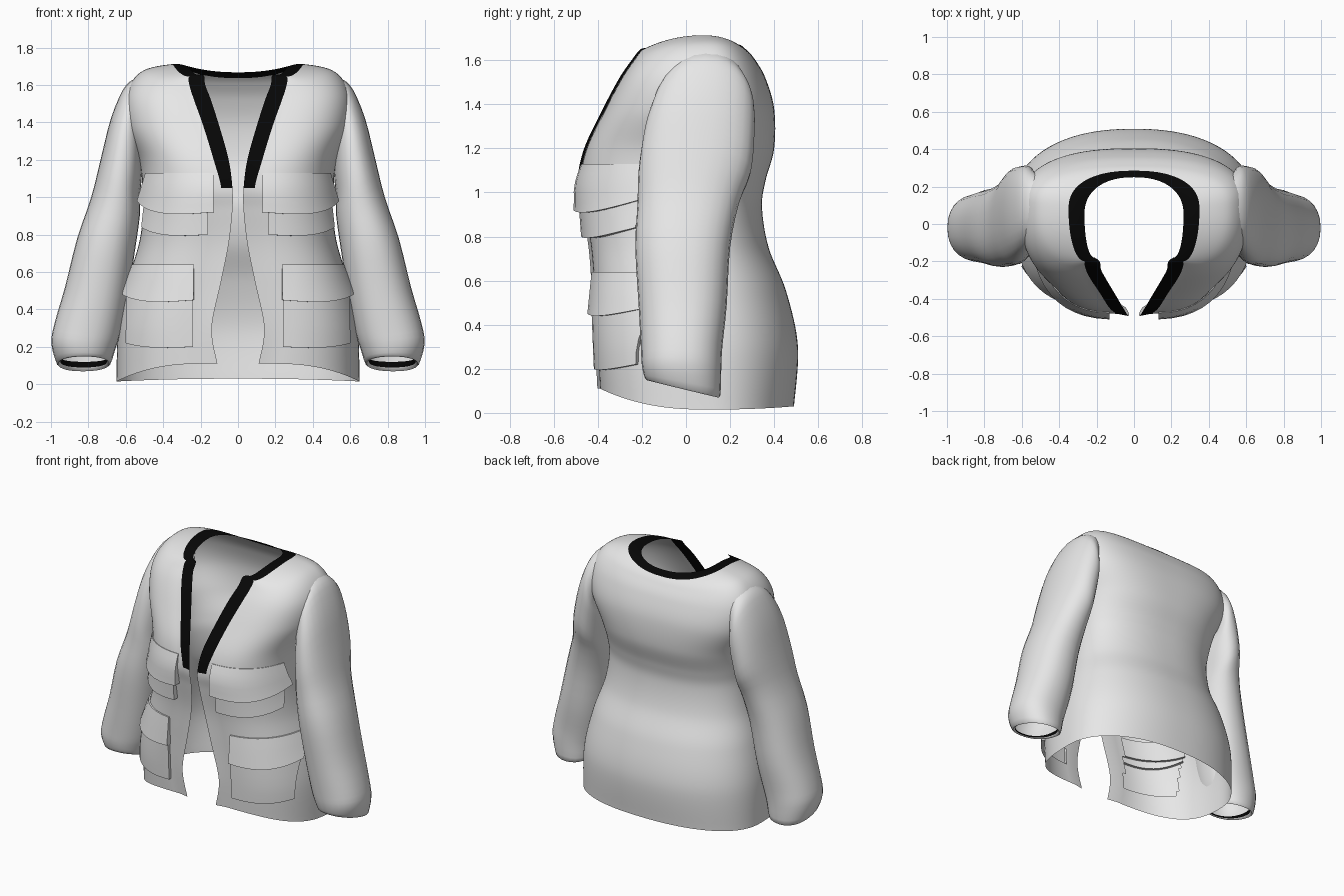
import bpy, bmesh, math
from mathutils import Vector

if "Cube" in bpy.data.objects:
    bpy.data.objects.remove(bpy.data.objects["Cube"])


def material(name, value):
    mat = bpy.data.materials.new(name)
    mat.use_nodes = True
    mat.diffuse_color = (value, value, value, 1)
    mat.node_tree.nodes["Principled BSDF"].inputs["Base Color"].default_value = (value, value, value, 1)
    return mat


CLOTH = material("light grey cloth", 0.82)
TRIM = material("black trim", 0.002)


def spline(rows, s):
    """Catmull-Rom blend of parameter tuples at position s."""
    i = min(int(s), len(rows) - 2)
    t = s - i
    p1, p2 = rows[i], rows[i + 1]
    p0 = rows[max(i - 1, 0)]
    p3 = rows[min(i + 2, len(rows) - 1)]
    return [0.5 * (2 * b + (c - a) * t + (2 * a - 5 * b + 4 * c - d) * t * t
                   + (3 * b - a - 3 * c + d) * t ** 3)
            for a, b, c, d in zip(p0, p1, p2, p3)]


def grid_object(name, grid, closed=False, is_trim=lambda r, c: False,
                is_open=lambda p: False, angle=50):
    """Skin a grid of points and mirror it to the other side."""
    bm = bmesh.new()
    verts = [[bm.verts.new(p) for p in row] for row in grid]
    count = len(grid[0])
    for r in range(len(grid) - 1):
        for c in range(count if closed else count - 1):
            n = (c + 1) % count
            corners = (verts[r][c], verts[r][n], verts[r + 1][n], verts[r + 1][c])
            if not all(is_open(v.co) for v in corners):
                bm.faces.new(corners).material_index = int(is_trim(r, c))
    bmesh.ops.delete(bm, geom=[v for v in bm.verts if not v.link_faces], context='VERTS')
    bmesh.ops.recalc_face_normals(bm, faces=bm.faces)
    mesh = bpy.data.meshes.new(name)
    bm.to_mesh(mesh)
    bm.free()
    obj = bpy.data.objects.new(name, mesh)
    bpy.context.collection.objects.link(obj)
    mesh.materials.append(CLOTH)
    mesh.materials.append(TRIM)
    bpy.ops.object.select_all(action='DESELECT')
    obj.select_set(True)
    bpy.context.view_layer.objects.active = obj
    bpy.ops.object.shade_smooth_by_angle(angle=math.radians(angle))
    obj.modifiers.new("mirror", 'MIRROR').merge_threshold = 0.002


# Body sections: front z, side z, back z, front edge x, front y, half width,
# side y, back y, edge band width, front squareness, back squareness
BODY = [
    (.11, .015, .03, .11, -.39, .650, .10, .490, .07, .82, .88),
    (.30, .30, .30, .14, -.40, .640, .09, .508, .07, .82, .88),
    (.55, .55, .55, .09, -.415, .59, .07, .455, .07, .80, .88),
    (.75, .75, .75, .05, -.43, .530, .05, .375, .07, .78, .88),
    (.93, .93, .93, .03, -.46, .505, .04, .345, .07, .78, .86),
    (1.05, 1.05, 1.05, .03, -.48, .51, .04, .36, .06, .80, .84),
    (1.20, 1.20, 1.20, .05, -.45, .53, .06, .40, .08, .80, .80),
    (1.38, 1.38, 1.38, .10, -.365, .60, .08, .40, .085, .78, .75),
    (1.52, 1.55, 1.52, .145, -.29, .60, .09, .36, .09, .78, .75),
    (1.60, 1.672, 1.60, .175, -.235, .515, .09, .315, .085, .84, .78),
    (1.645, 1.712, 1.637, .18, -.20, .35, .08, .285, .08, .95, .85),
    (1.655, 1.70, 1.668, .19, -.18, .265, .05, .25, .02, .95, .88),
]
VEE_ROW, STEPS = 5, 8


def body_point(sec, deg):
    zf, zs, zb, xf, yf, w, ys, yb, band, p, q = sec
    a = math.radians(deg)
    s, c = max(math.sin(a), 0), abs(math.cos(a))
    if deg <= 90:
        x0 = xf + band
        return Vector((x0 + (w - x0) * s ** p, ys - (ys - yf) * c ** p, zf + (zs - zf) * s * s))
    return Vector((w * s ** q, ys + (yb - ys) * c ** q, zb + (zs - zb) * s * s))


def behind_pocket(p):
    """Body areas replaced by the pocket panels."""
    hip = .24 < p.x < .575 and .22 < p.z < .63
    chest = .16 < p.x < .475 and .85 < p.z < 1.11
    return p.y < 0 and (hip or chest)


# Body shell with black neck band
shell = []
for r in range((len(BODY) - 1) * STEPS + 1):
    sec = spline(BODY, r / STEPS)
    edge = Vector((sec[3], sec[4] - .012, sec[0]))
    row = [edge] + [body_point(sec, 3 * k) for k in range(61)]
    row[-1].x = 0
    shell.append(row)
last = (len(BODY) - 2) * STEPS
grid_object("jacket_body", shell, is_open=behind_pocket,
            is_trim=lambda r, c: r >= last or (c == 0 and r >= VEE_ROW * STEPS))

# Sleeve rings: outer x, outer z, inner x, inner z, centre y, depth, forward tilt
SLEEVE = [
    (.49, 1.655, .54, 1.26, .09, .17, 0),
    (.56, 1.63, .525, 1.21, .09, .20, 0),
    (.615, 1.575, .515, 1.17, .08, .23, 0),
    (.68, 1.42, .515, 1.10, .06, .25, 0),
    (.735, 1.20, .525, 1.00, .04, .255, 0),
    (.785, 1.00, .525, .90, .01, .23, 0),
    (.86, .78, .55, .72, -.015, .215, 0),
    (.925, .52, .59, .46, -.015, .20, 0),
    (.98, .33, .63, .27, -.02, .185, 0),
    (.998, .22, .655, .19, -.02, .18, .01),
    (.97, .115, .68, .115, -.015, .17, .04),
    (.95, .12, .70, .12, -.015, .15, .03),
    (.945, .14, .70, .14, -.015, .15, .02),
]
rings = []
for r in range((len(SLEEVE) - 1) * 3 + 1):
    ox, oz, ix, iz, yc, depth, tilt = spline(SLEEVE, r / 3)
    ring = []
    for k in range(28):
        a = math.tau * k / 28
        c = math.copysign(abs(math.cos(a)) ** .9, math.cos(a))
        s = math.copysign(abs(math.sin(a)) ** .9, math.sin(a))
        ring.append(Vector(((ox + ix) / 2 + c * (ox - ix) / 2, yc + s * depth,
                            (oz + iz) / 2 + c * (oz - iz) / 2 - s * tilt)))
    rings.append(ring)
cuff_start = (len(SLEEVE) - 2) * 3
grid_object("sleeves", rings, closed=True, is_trim=lambda r, c: r >= cuff_start)


def section_at(z):
    lo, hi = 0, 8
    for _ in range(30):
        mid = (lo + hi) / 2
        lo, hi = (mid, hi) if spline(BODY, mid)[0] < z else (lo, mid)
    return spline(BODY, lo)


def on_body(x0, x1, t, z, offset):
    """Point at fraction t between two x limits, lifted off the body."""
    sec = section_at(z)
    start, w, p = sec[3] + sec[8], sec[5], sec[9]

    def degrees(x):
        f = min(max((x - start) / (w - start), .0005), 1)
        return math.degrees(math.asin(f ** (1 / p)))
    deg = degrees(x0) + (degrees(x1) - degrees(x0)) * t
    flat = body_point(sec, deg + 1) - body_point(sec, max(deg - 1, 0))
    normal = Vector((flat.y, -flat.x, 0)).normalized()
    point = body_point(sec, deg) + normal * offset
    point.z = z
    return point


def pocket_piece(name, x0, x1, top, bottom, lift_top, lift_bottom, sag, rise):
    """Curved panel with turned-in edges; its lower edge rises to the side."""
    cols, rows = 10, 5
    grid = []
    for r in range(-1, rows + 2):
        v = min(max(r / rows, 0), 1)
        row = []
        for c in range(-1, cols + 2):
            t = min(max(c / cols, 0), 1)
            rim = r in (-1, rows + 1) or c in (-1, cols + 1)
            lift = .002 if rim else lift_top + (lift_bottom - lift_top) * v
            z = top + (bottom - top) * v + v * (rise * t * t - sag * math.sin(math.pi * t))
            row.append(on_body(x0, x1, t, z, lift))
        grid.append(row)
    grid_object(name, grid, angle=45)


# Chest and hip pockets with flaps
pocket_piece("chest_pocket", .16, .48, 1.0, .80, .02, .04, .012, .04)
pocket_piece("chest_pocket_flap", .13, .49, 1.13, .92, .006, .052, .02, .06)
pocket_piece("hip_pocket", .24, .58, .50, .20, .02, .024, .008, .02)
pocket_piece("hip_pocket_flap", .235, .58, .64, .45, .012, .04, .015, .03)
